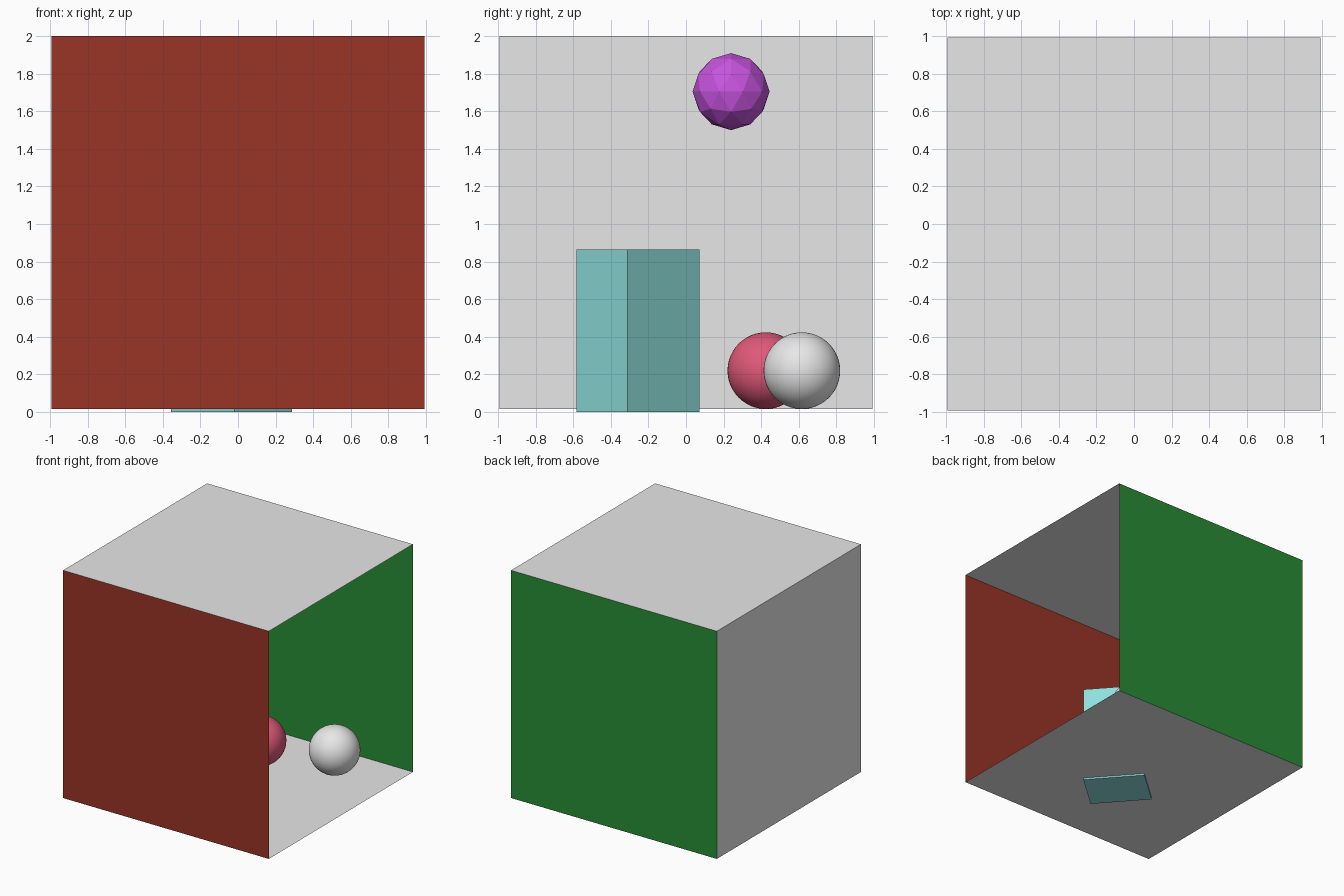
import bpy, bmesh, math
from mathutils import Vector

if "Cube" in bpy.data.objects:
    bpy.data.objects.remove(bpy.data.objects["Cube"])

H = 0.9925          # half width of the room
Z0, Z1 = 0.015, 2.0  # floor and ceiling heights


def material(name, rgb):
    m = bpy.data.materials.new(name)
    m.diffuse_color = (*rgb, 1)
    m.use_nodes = True
    m.node_tree.nodes["Principled BSDF"].inputs["Base Color"].default_value = m.diffuse_color
    return m


GREY = material("light grey", (0.8, 0.8, 0.8))
RED = material("brick red", (0.32, 0.033, 0.019))
GREEN = material("deep green", (0.021, 0.26, 0.036))
TEAL = material("pale teal", (0.27, 0.74, 0.72))
PINK = material("rose pink", (0.75, 0.10, 0.19))
PURPLE = material("violet", (0.58, 0.09, 0.75))


def finish(bm, name, mat, smooth=False):
    me = bpy.data.meshes.new(name)
    for f in bm.faces:
        f.smooth = smooth
    bm.to_mesh(me)
    bm.free()
    me.materials.append(mat)
    ob = bpy.data.objects.new(name, me)
    bpy.context.collection.objects.link(ob)
    return ob


def panel(name, mat, origin, u, v):
    """Thin single-face panel spanned by two edge vectors."""
    bm = bmesh.new()
    o, u, v = Vector(origin), Vector(u), Vector(v)
    bm.faces.new([bm.verts.new(p) for p in (o, o + u, o + u + v, o + v)])
    return finish(bm, name, mat)


def ball(name, mat, centre, r, faceted=False):
    bm = bmesh.new()
    if faceted:
        bmesh.ops.create_icosphere(bm, subdivisions=2, radius=r)
    else:
        bmesh.ops.create_uvsphere(bm, u_segments=48, v_segments=24, radius=r)
    bmesh.ops.translate(bm, verts=bm.verts, vec=centre)
    return finish(bm, name, mat, not faceted)


# Room open on the +x side, normals facing inwards
W, T = 2 * H, Z1 - Z0
panel("floor", GREY, (-H, -H, Z0), (W, 0, 0), (0, W, 0))
panel("ceiling", GREY, (-H, -H, Z1), (0, W, 0), (W, 0, 0))
panel("rear_wall", GREY, (-H, -H, Z0), (0, W, 0), (0, 0, T))
panel("red_wall", RED, (-H, -H, Z0), (0, 0, T), (W, 0, 0))
panel("green_wall", GREEN, (-H, H, Z0), (W, 0, 0), (0, 0, T))

# Ceiling lamp plate
panel("ceiling_lamp", GREY, (-0.245, -0.28, Z1 - 0.004), (0, 0.56, 0), (0.49, 0, 0))

# Turned tall block, base slightly below the floor
bm = bmesh.new()
bmesh.ops.create_cube(bm, size=1)
bmesh.ops.scale(bm, verts=bm.verts, vec=(0.407, 0.513, 0.864))
bmesh.ops.translate(bm, verts=bm.verts, vec=(0, 0, 0.432))
block = finish(bm, "tall_block", TEAL)
block.location = (-0.035, -0.255, 0)
block.rotation_euler.z = math.atan2(0.27, 0.305)

# Balls
ball("grey_ball", GREY, (0.5, 0.617, 0.219), 0.204)
ball("pink_ball", PINK, (-0.08, 0.425, 0.219), 0.204)
ball("faceted_ball", PURPLE, (-0.1, 0.24, 1.705), 0.205, faceted=True)
